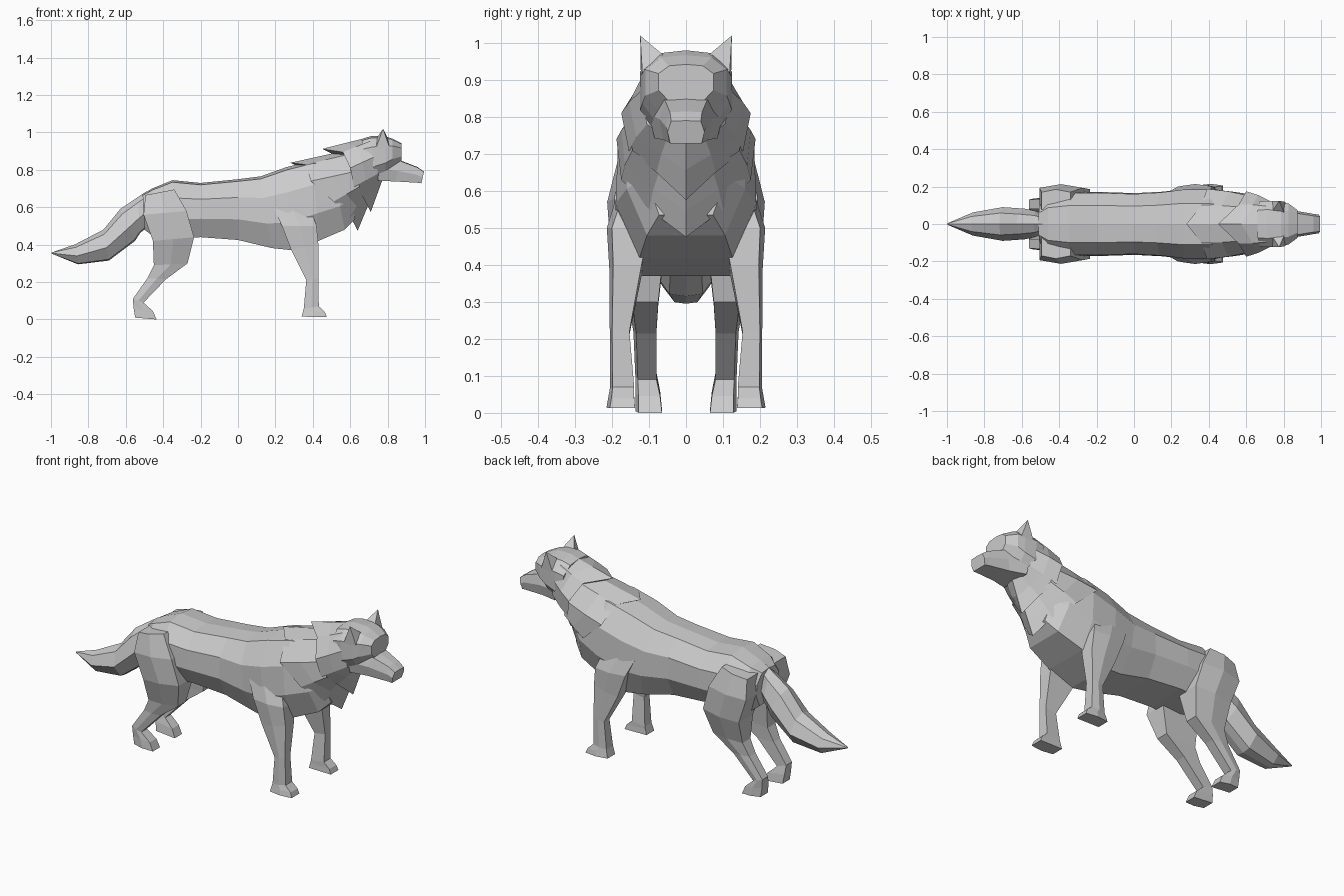
import bpy, bmesh
from mathutils import Vector


def loft(name, rings, caps=True, mirror=False):
    """Skin a list of closed rings with flat faces."""
    bm = bmesh.new()
    vr = [[bm.verts.new(p) for p in ring] for ring in rings]
    n = len(vr[0])
    for a, b in zip(vr, vr[1:]):
        for i in range(n):
            j = (i + 1) % n
            bm.faces.new((a[i], a[j], b[j], b[i]))
    if caps:
        bm.faces.new(vr[0])
        bm.faces.new(vr[-1])
    bmesh.ops.remove_doubles(bm, verts=bm.verts, dist=0.0005)
    bmesh.ops.recalc_face_normals(bm, faces=bm.faces)
    mesh = bpy.data.meshes.new(name)
    bm.to_mesh(mesh)
    bm.free()
    ob = bpy.data.objects.new(name, mesh)
    bpy.context.collection.objects.link(ob)
    if mirror:
        mod = ob.modifiers.new("Mirror", 'MIRROR')
        mod.use_axis = (False, True, False)
        mod.use_mirror_merge = False
    return ob


def symmetric(half):
    """Half ring from top centre to bottom centre -> full ring."""
    return half + [(x, -y, z) for x, y, z in half[-2:0:-1]]


def section(xt, zt, xb, zb, hw, profile):
    """Ring between a top and a bottom point, shaped by (width, height) pairs."""
    return symmetric([(xb + (xt - xb) * h, hw * w, zb + (zt - zb) * h) for w, h in profile])


def leg_ring(xr, zr, xf, zf, y0, y1):
    """Five-sided leg section from rear to front, with a ridge on the outside."""
    w = (y1 - y0) * 0.12
    return [(xr, y0, zr), (xf, y0, zf), (xf, y1 - w, zf),
            ((xr + xf) / 2, y1, (zr + zf) / 2), (xr, y1 - w, zr)]


# Torso
TORSO = [(0, 1), (.58, .965), (.97, .70), (1, .34), (.66, 0), (0, 0)]
torso = [(-.51, .67, -.50, .48, .10), (-.46, .70, -.46, .45, .15),
         (-.35, .745, -.34, .43, .17), (-.20, .73, -.20, .44, .172),
         (0, .75, 0, .425, .165), (.12, .765, .18, .382, .173),
         (.26, .815, .29, .37, .19), (.40, .85, .43, .42, .19),
         (.50, .85, .57, .48, .16), (.58, .84, .625, .535, .11)]
loft("torso", [section(*r, TORSO) for r in torso])


# Layered fur collars, each with a tucked-in rear lip
def collar(name, rear, front):
    back, fore = symmetric(rear), symmetric(front)
    c = sum((Vector(p) for p in back), Vector()) / len(back)
    lip = [tuple(c + (Vector(p) - c) * 0.8 + Vector((.03, 0, 0))) for p in back]
    mid = [tuple(Vector(p).lerp(Vector(q), 0.5) + Vector((0, p[1] * .03, 0)))
           for p, q in zip(back, fore)]
    loft(name, [lip, back, mid, fore], caps=False)


collar("shoulder_ruff",
       [(.28, 0, .838), (.36, .10, .828), (.39, .188, .74),
        (.51, .175, .63), (.60, .10, .55), (.64, 0, .475)],
       [(.56, 0, .90), (.58, .09, .88), (.62, .15, .79),
        (.65, .145, .71), (.67, .07, .66), (.70, 0, .62)])
collar("neck_ruff",
       [(.45, 0, .912), (.56, .105, .895), (.60, .175, .81),
        (.62, .155, .71), (.67, .08, .65), (.71, 0, .575)],
       [(.70, 0, .975), (.71, .095, .955), (.73, .122, .87),
        (.75, .105, .78), (.76, .05, .745), (.77, 0, .74)])

# Head and muzzle
HEAD = [(0, 1), (.62, .96), (1, .75), (1, .3), (.62, 0), (0, 0)]
head = [(.66, .965, .70, .75, .12), (.71, .98, .74, .75, .124),
        (.785, .98, .79, .775, .118), (.825, .967, .825, .81, .11),
        (.875, .942, .875, .842, .074)]
loft("head", [section(*r, HEAD) for r in head])
MUZZLE = [(0, 1), (.8, .97), (1, .5), (.85, 0), (0, 0)]
muzzle = [(.74, .87, .75, .742, .10), (.87, .85, .84, .738, .072),
          (.96, .815, .96, .731, .054), (.995, .79, .98, .728, .05)]
loft("muzzle", [section(*r, MUZZLE) for r in muzzle])

# Pointed ears
ear_base = [(.735, .06, .96), (.735, .122, .91), (.81, .118, .92), (.805, .055, .962)]
ear_tip = [(.776, .124, 1.02)] * 4
bm_ear = [ear_base, [tuple(Vector(p).lerp(Vector(t), .995)) for p, t in zip(ear_base, ear_tip)]]
loft("ear", bm_ear, mirror=True)

# Bushy tail
TAIL = [(0, 1), (.65, .85), (1, .42), (.5, .04), (0, 0)]
tail = [(-.49, .685, -.48, .50, .05), (-.535, .655, -.525, .46, .07),
        (-.63, .59, -.55, .42, .082), (-.72, .48, -.69, .315, .09),
        (-.87, .402, -.855, .295, .062), (-.997, .358, -.997, .352, .004)]
loft("tail", [section(*r, TAIL) for r in tail])

# Front legs with paws
front = [(.17, .64, .38, .61, .08, .175), (.235, .50, .42, .50, .10, .214),
         (.285, .37, .43, .40, .12, .207), (.365, .21, .43, .22, .153, .206),
         (.352, .06, .432, .07, .14, .206), (.348, .045, .465, .04, .14, .21),
         (.34, .015, .475, .013, .138, .215)]
loft("front_leg", [leg_ring(*r) for r in front], mirror=True)

# Hind legs with thigh, hock and paw
hind = [(-.495, .665, -.34, .695, .06, .185), (-.505, .56, -.275, .58, .05, .213),
        (-.455, .42, -.235, .44, .06, .203), (-.45, .29, -.27, .30, .075, .155),
        (-.485, .22, -.385, .215, .08, .142), (-.562, .11, -.505, .09, .08, .137),
        (-.558, .06, -.455, .045, .07, .136), (-.55, .01, -.435, 0, .065, .137)]
loft("hind_leg", [leg_ring(*r) for r in hind], mirror=True)
